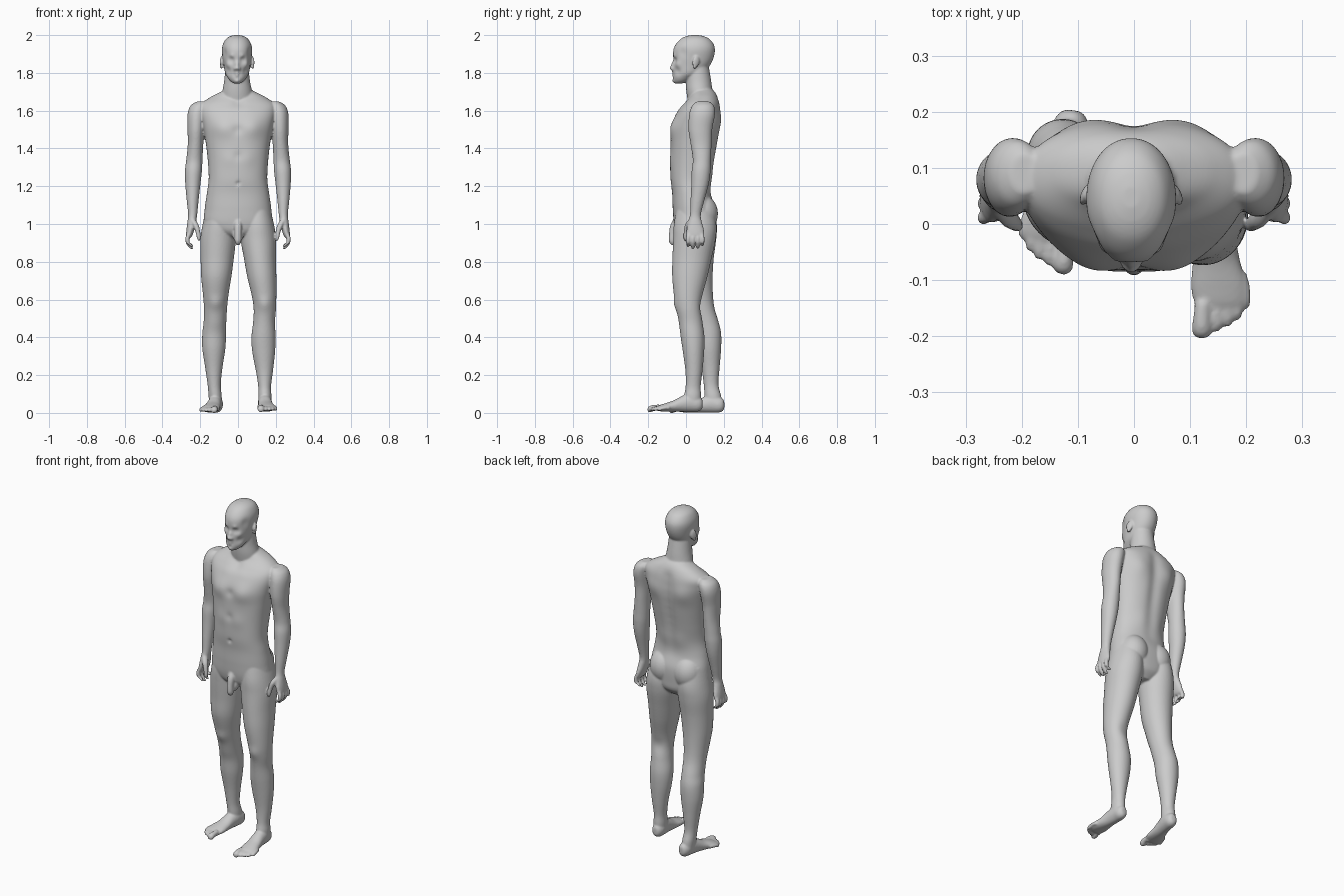
import bpy, bmesh, math
from mathutils import Vector, Matrix

bm = bmesh.new()
SAME = Matrix.Identity(4)
FLIP = Matrix.Scale(-1, 4, (1, 0, 0))
SIDES = (SAME, FLIP)


def spline(rings, sub):
    """Catmull-Rom interpolation of ring rows."""
    rows = []
    for i in range(len(rings) - 1):
        p = [rings[max(i - 1, 0)], rings[i], rings[i + 1], rings[min(i + 2, len(rings) - 1)]]
        for k in range(sub):
            t = k / sub
            rows.append([0.5 * (2 * b + (c - a) * t + (2 * a - 5 * b + 4 * c - d) * t * t
                                + (3 * b - a - 3 * c + d) * t ** 3) for a, b, c, d in zip(*p)])
    rows.append(list(rings[-1]))
    return rows


def loft(rings, axis=2, n=40, sub=6, power=2.0, bumps=(), tf=SAME):
    """Closed skin over elliptical rings (x, y, z, radius_a, radius_b)."""
    full = []
    for b in bumps:
        full.append(b)
        if b[0]:
            full.append((-b[0], *b[1:4], -b[4], *b[5:]))
    loops = []
    for x, y, z, a, b in spline(rings, sub):
        loop = []
        for k in range(n):
            c, s = math.cos(math.tau * k / n), math.sin(math.tau * k / n)
            u = a * math.copysign(abs(c) ** (2 / power), c)
            v = b * math.copysign(abs(s) ** (2 / power), s)
            co = Vector((x + u, y + v, z)) if axis == 2 else Vector((x + u, y, z + v))
            off = Vector()
            for m in full:
                d2 = (co - Vector(m[:3])).length_squared
                off += Vector(m[4:7]) * math.exp(-d2 / m[3] ** 2)
            loop.append(bm.verts.new(tf @ (co + off)))
        loops.append(loop)
    for p, q in zip(loops, loops[1:]):
        for k in range(n):
            j = (k + 1) % n
            bm.faces.new((p[k], p[j], q[j], q[k]))
    bm.faces.new(loops[0][::-1])
    bm.faces.new(loops[-1])


def ball(loc, size, tf=SAME):
    m = tf @ Matrix.Translation(loc) @ Matrix.Diagonal((*size, 1))
    bmesh.ops.create_uvsphere(bm, u_segments=32, v_segments=20, radius=1, matrix=m)


# Torso, with chest, belly, spine and shoulder blade relief
torso_bumps = [
    (.08, -.08, 1.51, .055, 0, -.012, 0), (0, -.085, 1.50, .025, 0, .008, 0),
    (0, -.085, 1.215, .010, 0, .014, 0), (0, -.09, 1.36, .022, 0, .005, 0),
    (.05, -.085, 1.34, .04, 0, -.004, 0), (.06, -.07, 1.63, .03, 0, -.008, .004),
    (0, -.02, 1.655, .03, 0, .014, 0), (.10, .17, 1.55, .06, 0, .012, 0),
    (.05, .14, 1.25, .05, 0, .006, 0)]
torso_bumps += [(0, .17, 1.18 + .05 * i, .035, 0, -.009, 0) for i in range(10)]
loft([(0, .06, .91, .05, .05), (0, .05, .95, .13, .095), (0, .045, 1.0, .178, .108),
      (0, .042, 1.08, .176, .112), (0, .03, 1.16, .165, .103), (0, .026, 1.24, .155, .108),
      (0, .035, 1.34, .16, .118), (0, .045, 1.44, .172, .126), (0, .053, 1.52, .186, .128),
      (0, .067, 1.59, .20, .115), (0, .082, 1.635, .195, .097), (0, .093, 1.672, .145, .075),
      (0, .092, 1.70, .09, .06), (0, .09, 1.72, .05, .04)],
     n=128, sub=8, power=2.25, bumps=torso_bumps)

# Neck
loft([(-.003, .09, 1.62, .09, .075), (-.004, .072, 1.70, .079, .070),
      (-.005, .066, 1.76, .068, .067), (-.005, .06, 1.84, .06, .06)])

# Head and face
head_at = Matrix.Translation((-.005, 0, 0))
face = [(0, -.07, 1.826, .013, 0, -.022, 0), (0, -.07, 1.848, .012, 0, -.011, 0),
        (.012, -.065, 1.821, .008, .003, -.007, 0), (.03, -.062, 1.868, .016, 0, .015, 0),
        (.03, -.058, 1.867, .009, 0, -.006, 0), (.03, -.065, 1.889, .013, 0, -.007, 0),
        (0, -.07, 1.797, .012, 0, -.007, 0), (0, -.07, 1.782, .011, 0, -.005, 0),
        (.012, -.07, 1.789, .008, 0, .004, 0), (0, -.07, 1.772, .009, 0, .006, 0),
        (0, -.06, 1.757, .016, 0, -.010, 0), (.045, -.04, 1.845, .018, .004, -.005, 0),
        (.04, -.04, 1.81, .018, -.006, .004, 0), (.072, -.02, 1.91, .025, -.006, 0, 0)]
loft([(0, -.038, 1.744, .016, .016), (0, -.026, 1.755, .034, .036), (0, -.012, 1.775, .05, .055),
      (0, .013, 1.80, .063, .080), (0, .03, 1.84, .070, .097), (0, .039, 1.88, .076, .107),
      (0, .043, 1.92, .080, .110), (0, .046, 1.95, .075, .101), (0, .048, 1.978, .060, .078),
      (0, .048, 1.993, .039, .050), (0, .048, 2.0, .015, .02)],
     n=128, sub=8, power=2.1, bumps=face, tf=head_at)

# Ears
for side in SIDES:
    m = head_at @ side @ Matrix.Translation((.081, .052, 1.855)) @ Matrix.Rotation(.4, 4, 'Z')
    ball((0, 0, .004), (.009, .02, .031), m @ Matrix.Rotation(-.2, 4, 'X'))
    ball((0, -.006, -.022), (.007, .009, .013), m)

for side in SIDES:
    # Arm and palm
    loft([(.195, .09, 1.648, .025, .035), (.207, .09, 1.625, .045, .058), (.218, .085, 1.58, .049, .068),
          (.222, .076, 1.50, .045, .063), (.225, .08, 1.42, .041, .055), (.231, .084, 1.34, .043, .048),
          (.236, .08, 1.28, .045, .050), (.239, .074, 1.21, .040, .046), (.24, .06, 1.12, .031, .036),
          (.24, .05, 1.05, .024, .029), (.245, .048, 1.01, .023, .036), (.252, .049, .97, .021, .046),
          (.258, .05, .94, .017, .047), (.26, .05, .927, .01, .04)], tf=side)
    # Fingers
    for y, low in ((.011, .878), (.037, .866), (.063, .868), (.087, .882)):
        loft([(.258, y * .9 + .005, .95, .012, .012), (.268, y, .925, .0115, .0115),
              (.265, y, .900, .011, .011), (.252, y, low + .012, .010, .010),
              (.243, y, low + .002, .007, .007), (.241, y, low, .003, .003)], n=20, tf=side)
    # Thumb
    loft([(.24, .03, 1.025, .014, .016), (.224, .012, .995, .016, .018), (.213, .002, .96, .013, .014),
          (.208, -.003, .93, .011, .011), (.207, -.004, .915, .007, .007), (.207, -.004, .91, .003, .003)],
         n=20, tf=side)
    # Buttock
    ball((.078, .083, 1.055), (.083, .086, .10), side)

# Forward leg
loft([(.095, .045, 1.10, .07, .09), (.103, .048, 1.0, .087, .112), (.108, .045, .92, .094, .112),
      (.116, .032, .82, .085, .104), (.126, .02, .72, .077, .093), (.138, .012, .62, .065, .075),
      (.142, .015, .55, .059, .066), (.138, .025, .48, .058, .063), (.135, .035, .40, .064, .063),
      (.136, .04, .32, .060, .056), (.14, .042, .22, .045, .045), (.141, .038, .14, .034, .040),
      (.142, .035, .09, .035, .045), (.142, .035, .04, .033, .042)],
     bumps=[(.14, -.055, .575, .035, 0, -.008, 0), (.13, .09, .56, .04, 0, -.008, 0)])

# Trailing leg
loft([(.095, .052, 1.10, .07, .09), (.10, .058, 1.0, .087, .105), (.105, .058, .92, .094, .102),
      (.11, .055, .82, .088, .092), (.115, .055, .72, .080, .086), (.118, .069, .62, .067, .074),
      (.119, .085, .55, .061, .067), (.122, .105, .48, .060, .068), (.126, .12, .42, .063, .066),
      (.128, .125, .34, .061, .061), (.128, .13, .24, .046, .048), (.126, .133, .15, .035, .039),
      (.121, .142, .09, .035, .044), (.118, .148, .04, .033, .042)],
     bumps=[(.118, .012, .58, .035, 0, -.008, 0)], tf=FLIP)


# Feet with toes, built about the ankle
def foot(tf):
    loft([(0, .053, .042, .012, .018), (0, .045, .042, .024, .032), (0, .025, .043, .033, .041),
          (0, -.01, .05, .036, .049), (.002, -.055, .043, .037, .042), (.005, -.10, .031, .042, .030),
          (.009, -.145, .024, .050, .022), (.011, -.175, .020, .046, .016), (.012, -.19, .018, .036, .009)],
         axis=1, tf=tf)
    for x, tip, r in ((-.021, -.239, .018), (.005, -.227, .0112), (.024, -.219, .0108),
                      (.041, -.207, .0104), (.056, -.187, .0104)):
        root = tip + .065
        loft([(x * .9, root, .022, r * .8, r), (x, root - .025, .022, r * .85, r * .9),
              (x, tip + .018, .017, r, r), (x, tip + .006, .014, r * .85, r * .8),
              (x, tip, .013, r * .35, r * .35)], axis=1, n=20, tf=tf)


foot(Matrix.Translation((.142, .035, .005)))
foot(FLIP @ Matrix.Translation((.116, .150, 0)) @ Matrix.Rotation(math.radians(8), 4, 'Z'))

# Groin
loft([(0, -.045, 1.02, .02, .025), (0, -.06, .99, .021, .024), (0, -.072, .95, .018, .018),
      (0, -.073, .91, .018, .018), (0, -.07, .892, .011, .011), (0, -.07, .886, .004, .004)], n=24)
ball((0, -.04, .945), (.03, .028, .04))

# Fuse every part into one smooth skin
bmesh.ops.recalc_face_normals(bm, faces=bm.faces)
mesh = bpy.data.meshes.new("body")
bm.to_mesh(mesh)
bm.free()
body = bpy.data.objects.new("body", mesh)
bpy.context.collection.objects.link(body)
skin = body.modifiers.new("skin", 'REMESH')
skin.mode = 'VOXEL'
skin.voxel_size = .005
skin.use_smooth_shade = True
relax = body.modifiers.new("relax", 'SMOOTH')
relax.factor = .5
relax.iterations = 5
